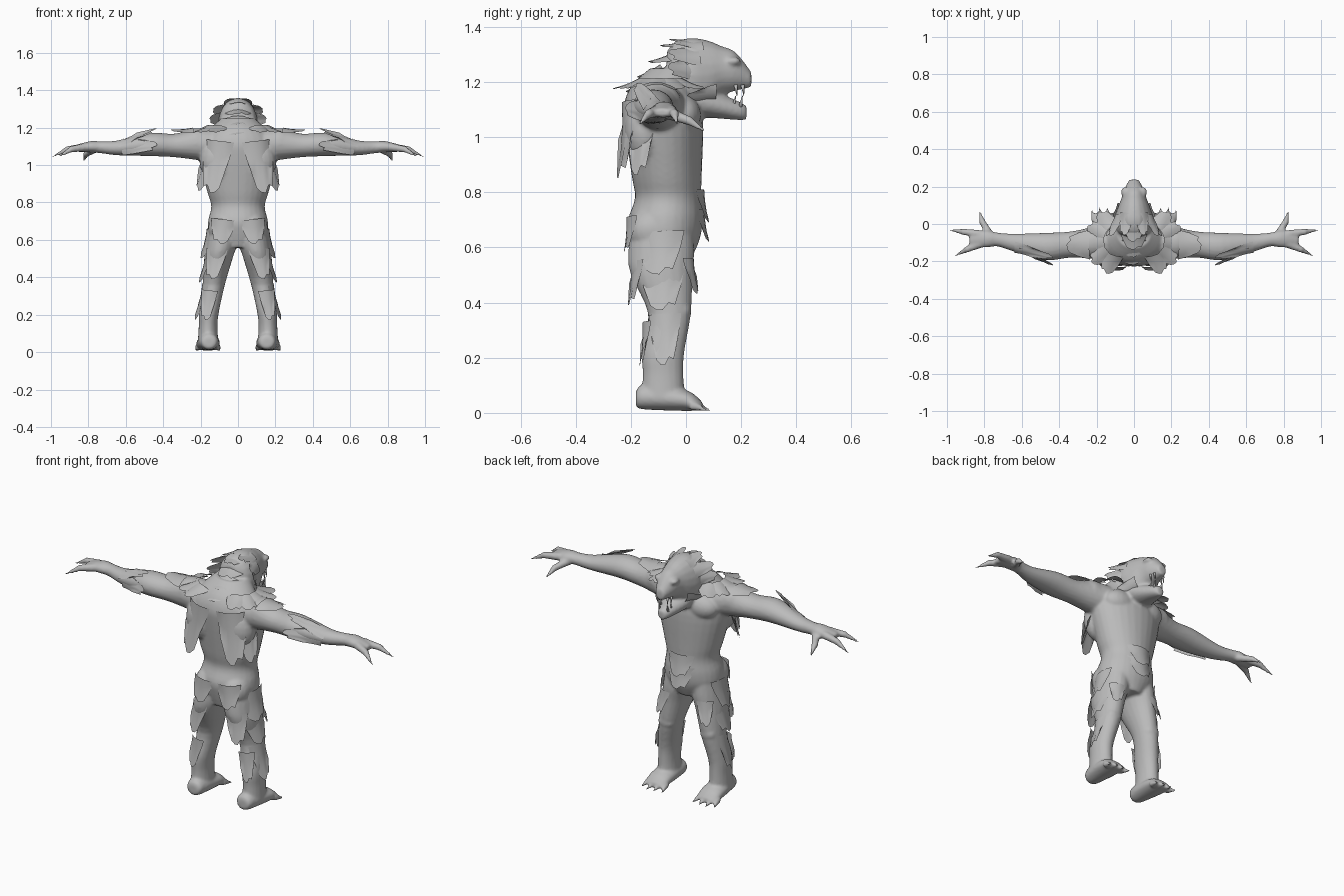
import bpy, bmesh, math
from mathutils import Vector, Matrix

if "Cube" in bpy.data.objects:
    bpy.data.objects.remove(bpy.data.objects["Cube"])

grey = bpy.data.materials.new("stone grey")
grey.diffuse_color = (0.5, 0.5, 0.5, 1)
grey.use_nodes = True
grey.node_tree.nodes["Principled BSDF"].inputs["Base Color"].default_value = grey.diffuse_color
SIDES = (1, -1)


def finish(bm, name):
    bmesh.ops.recalc_face_normals(bm, faces=bm.faces)
    me = bpy.data.meshes.new(name)
    bm.to_mesh(me)
    bm.free()
    ob = bpy.data.objects.new(name, me)
    bpy.context.collection.objects.link(ob)
    me.materials.append(grey)
    for p in me.polygons:
        p.use_smooth = True
    return ob


def spline(rows, steps):
    """Catmull-Rom interpolation of rows of numbers."""
    rows = [Vector(r) for r in rows]
    out = []
    for i in range(len(rows) - 1):
        a, b, c, d = rows[max(i - 1, 0)], rows[i], rows[i + 1], rows[min(i + 2, len(rows) - 1)]
        for k in range(steps):
            t = k / steps
            out.append(b + (c - a) * (t / 2) + (2 * a - 5 * b + 4 * c - d) * (t * t / 2)
                       + (3 * b - a - 3 * c + d) * (t ** 3 / 2))
    return out + [rows[-1]]


def loft(bm, axis, rings, side=1, steps=4, n=20):
    """Skin ellipses across an axis: (place on axis, two centre values, two radii)."""
    k0 = 'xyz'.index(axis)
    ka, kb = [k for k in range(3) if k != k0]
    loops = []
    for pos, ca, cb, ra, rb in spline(rings, steps):
        loop = []
        for k in range(n):
            t = 2 * math.pi * k / n
            p = [0, 0, 0]
            p[k0], p[ka], p[kb] = pos, ca + ra * math.cos(t), cb + rb * math.sin(t)
            loop.append(bm.verts.new((p[0] * side, p[1], p[2])))
        loops.append(loop)
    for l0, l1 in zip(loops, loops[1:]):
        for k in range(n):
            bm.faces.new((l0[k], l0[k - 1], l1[k - 1], l1[k]))
    bm.faces.new(loops[0])
    bm.faces.new(loops[-1][::-1])


def blob(bm, c, r, side=1):
    m = Matrix.Translation((c[0] * side, c[1], c[2])) @ Matrix.Diagonal((*r, 1))
    bmesh.ops.create_uvsphere(bm, u_segments=20, v_segments=12, radius=1, matrix=m)


def claw(bm, p, q, r, side=1, r2=None):
    """Tapered spike from p to q."""
    p, q = (Vector((v[0] * side, v[1], v[2])) for v in (p, q))
    m = Matrix.Translation((p + q) / 2) @ (q - p).to_track_quat('Z', 'Y').to_matrix().to_4x4()
    bmesh.ops.create_cone(bm, cap_ends=True, segments=10, radius1=r, radius2=r2 or r * .15,
                          depth=(q - p).length, matrix=m)


def plate(bm, base, down, out, w, l, side=1, bend=.35, flare=.12):
    """Ragged curved plate from base along down, facing out."""
    d, o = Vector(down).normalized(), Vector(out).normalized()
    s = d.cross(o).normalized()
    o = s.cross(d).normalized()
    rows = []
    for j in range(4):
        v, row = j / 3, []
        for i in range(7):
            u = i / 3 - 1
            jag = 1 - .38 * abs(u) ** 3 - (.14 if i % 2 == 0 and i != 4 else 0)
            p = Vector(base) + s * u * w * (1 - .2 * v) + d * l * v * jag \
                + o * (flare * l * v * v - bend * w * u * u)
            row.append(bm.verts.new((p.x * side, p.y, p.z)))
        rows.append(row)
    for r0, r1 in zip(rows, rows[1:]):
        for i in range(6):
            bm.faces.new((r0[i], r0[i + 1], r1[i + 1], r1[i]))


def hang(bm, base, angle, w, l):
    """Mirrored pair of hanging plates; angle 0 faces sideways, -90 backward."""
    a = math.radians(angle)
    for s in SIDES:
        plate(bm, base, (.1, .04, -1), (math.cos(a), math.sin(a), 0), w, l, s)


# Body: torso, head and limbs fused into one skin
bm = bmesh.new()
loft(bm, 'z', [(.56, 0, -.08, .09, .1), (.63, 0, -.075, .155, .125), (.7, 0, -.075, .16, .135),
               (.78, 0, -.065, .143, .12), (.86, 0, -.07, .165, .127), (1.04, 0, -.08, .21, .142),
               (1.12, 0, -.09, .2, .135), (1.19, 0, -.085, .15, .11), (1.25, 0, -.05, .09, .08)], n=28)
# Skull and snout
loft(bm, 'y', [(-.07, 0, 1.24, .05, .07), (-.04, 0, 1.24, .09, .105), (.02, 0, 1.225, .105, .135),
               (.08, 0, 1.225, .09, .125), (.13, 0, 1.24, .07, .09), (.18, 0, 1.238, .055, .07),
               (.237, 0, 1.208, .025, .028)])
# Lower jaw
loft(bm, 'y', [(0, 0, 1.15, .085, .08), (.08, 0, 1.125, .078, .055),
               (.19, 0, 1.096, .04, .034), (.22, 0, 1.088, .02, .025)])
for s in SIDES:
    # Leg
    loft(bm, 'z', [(.68, .08, -.085, .075, .11), (.58, .088, -.09, .083, .12), (.5, .105, -.088, .076, .112),
                   (.36, .13, -.06, .06, .078), (.22, .155, -.083, .054, .077),
                   (.14, .16, -.083, .05, .074), (.06, .16, -.083, .055, .078)], s)
    # Foot with toe claws
    loft(bm, 'y', [(-.182, .155, .05, .03, .028), (-.15, .155, .057, .05, .045),
                   (0, .16, .045, .064, .038), (.06, .16, .024, .045, .014)], s)
    for i in range(4):
        dx = -.048 + i * .033
        claw(bm, (.16 + dx, .02, .028), (.16 + dx * 1.35, .1 - abs(dx) * .4, .008), .02, s)
    # Arm and palm
    loft(bm, 'x', [(.12, -.09, 1.1, .1, .09), (.22, -.1, 1.112, .085, .085), (.34, -.11, 1.105, .07, .063),
                   (.47, -.12, 1.11, .073, .062), (.64, -.1, 1.092, .048, .04), (.73, -.083, 1.095, .037, .032),
                   (.79, -.08, 1.098, .046, .03), (.88, -.085, 1.088, .035, .016)], s)
    # Fingers and thumb: a thick joint, then a claw
    for a, b, c in (((.82, -.055, 1.095), (.91, -.042, 1.085), (1, -.03, 1.04)),
                    ((.82, -.105, 1.095), (.89, -.135, 1.085), (.968, -.175, 1.04)),
                    ((.77, -.06, 1.085), (.81, .01, 1.06), (.83, .08, 1.015))):
        claw(bm, a, b, .023, s, .017)
        blob(bm, b, (.018, .018, .018), s)
        claw(bm, b, c, .017, s)
    # Muscle masses: buttock, shoulder blade, chest, shoulder, knee, brow
    for c, r in (((.08, -.125, .66), (.08, .09, .085)), ((.11, -.15, 1.02), (.095, .075, .12)),
                 ((.09, -.01, 1.08), (.1, .065, .07)), ((.22, -.1, 1.12), (.09, .085, .078)),
                 ((.13, -.01, .37), (.045, .03, .04)), ((.045, .17, 1.275), (.025, .03, .016))):
        blob(bm, c, r, s)
body = finish(bm, "body")
rm = body.modifiers.new("fuse", 'REMESH')
rm.mode, rm.voxel_size, rm.use_smooth_shade = 'VOXEL', .008, True
sm = body.modifiers.new("soften", 'SMOOTH')
sm.factor, sm.iterations = .5, 4

# Teeth
bm = bmesh.new()
for s in SIDES:
    for x, y in ((.03, .205), (.036, .18)):
        claw(bm, (x, y, 1.19), (x, y + .005, 1.15), .007, s)
        claw(bm, (x * .85, y - .008, 1.11), (x * .85, y, 1.15), .007, s)
finish(bm, "teeth")

# Back and hip plates
bm = bmesh.new()
hang(bm, (.11, -.225, 1.13), -70, .085, .28)
hang(bm, (.17, -.17, 1.08), -35, .06, .22)
hang(bm, (.08, -.215, .71), -80, .07, .13)
finish(bm, "back_plates")

# Thigh and calf plates
bm = bmesh.new()
hang(bm, (.165, -.1, .66), -10, .09, .16)
hang(bm, (.172, -.09, .54), -5, .085, .17)
hang(bm, (.12, -.195, .55), -70, .06, .16)
hang(bm, (.13, .022, .56), 65, .045, .13)
hang(bm, (.19, -.08, .36), -10, .06, .19)
hang(bm, (.155, -.155, .33), -75, .045, .16)
finish(bm, "leg_plates")

# Shoulder plates fan around the neck from back to front
bm = bmesh.new()
for s in SIDES:
    for i in range(5):
        a = math.radians(-70 + 32 * i)
        d = Vector((math.cos(a), math.sin(a), -.5))
        plate(bm, (.09 + .07 * math.cos(a), -.09 + .08 * math.sin(a), 1.215), d, (d.x * .5, d.y * .5, 1),
              .06, .11, s)
    plate(bm, (.24, -.11, 1.2), (1, 0, -.2), (0, 0, 1), .08, .12, s)
finish(bm, "shoulder_plates")

# Forearm fins sweep back toward the shoulder
bm = bmesh.new()
for s in SIDES:
    plate(bm, (.64, -.13, 1.125), (-1, -.18, .22), (0, -.6, 1), .035, .22, s)
    plate(bm, (.62, -.15, 1.1), (-1, -.25, 0), (0, -1, .2), .045, .2, s)
finish(bm, "forearm_fins")

# Ears, cheek and crest plates sweep backward
bm = bmesh.new()
for s in SIDES:
    for x, y, z, spread in ((.04, .06, 1.345, .1), (.085, .05, 1.3, .3), (.09, .04, 1.25, .45), (.075, .11, 1.15, .25)):
        plate(bm, (x, y, z), (spread, -1, -.05), (x, 0, (z - 1.22) * .8), .042, .12, s)
finish(bm, "head_plates")

# Central loin guard
bm = bmesh.new()
for z in (.81, .74):
    plate(bm, (0, .066, z), (0, .03, -1), (0, 1, 0), .08, .12)
finish(bm, "loin_guard")

# Neck ridge down the nape
bm = bmesh.new()
for i in range(4):
    plate(bm, (0, -.047 * i, 1.35 - .043 * i), (0, -1, -.3 - .2 * i), (0, -.3, 1), .06 + .017 * i, .095)
finish(bm, "neck_ridge")
